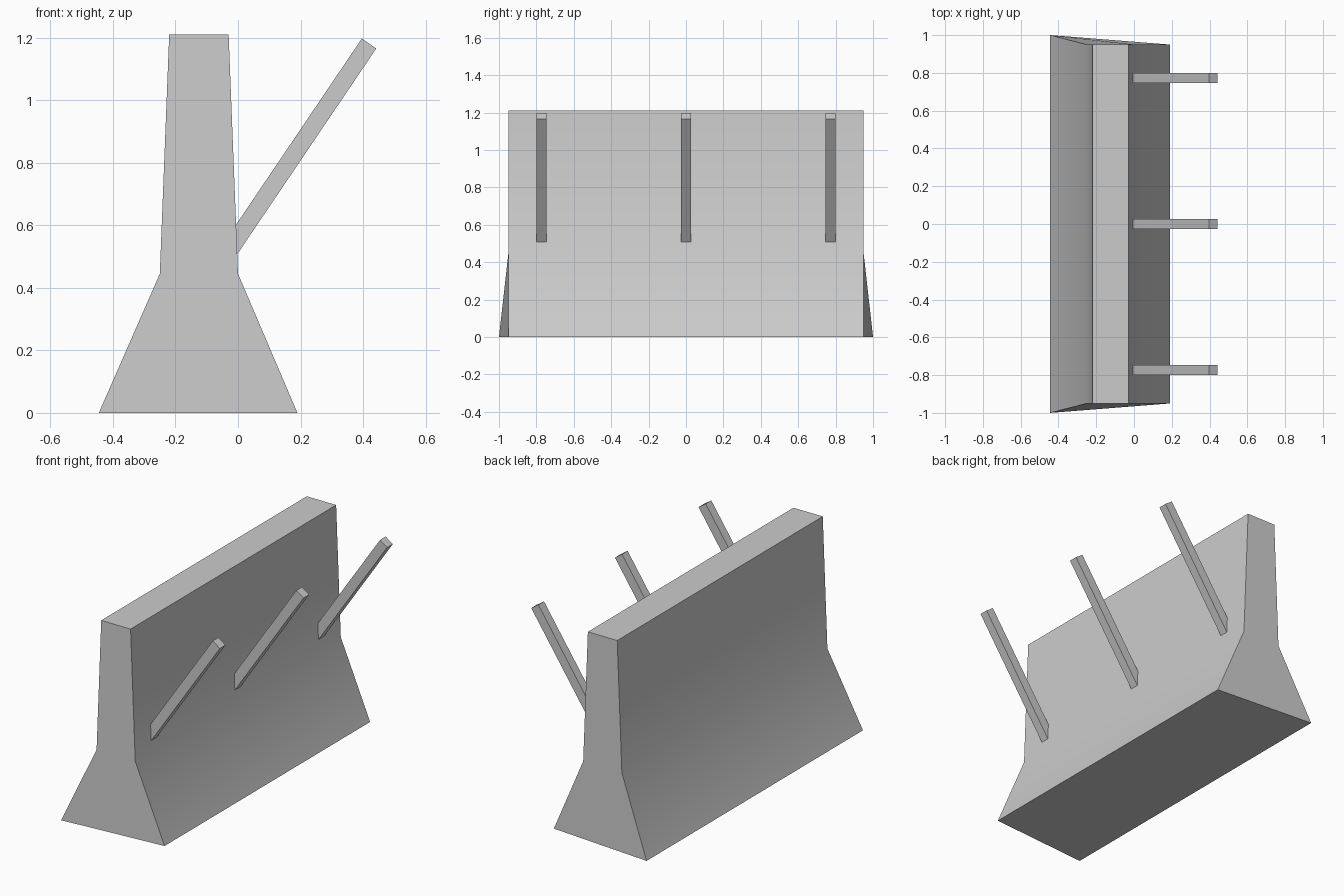
import bpy, math

if "Cube" in bpy.data.objects:
    bpy.data.objects.remove(bpy.data.objects["Cube"])


def prism(name, profile, front_y, back_y):
    """Closed prism from an (x, z) profile; per-point y values at each end."""
    n = len(profile)
    verts = [(x, y, z) for (x, z), y in zip(profile, front_y)]
    verts += [(x, y, z) for (x, z), y in zip(profile, back_y)]
    faces = [tuple(range(n)), tuple(range(2 * n - 1, n - 1, -1))]
    for i in range(n):
        j = (i + 1) % n
        faces.append((i, i + n, j + n, j))
    mesh = bpy.data.meshes.new(name)
    mesh.from_pydata(verts, [], faces)
    mesh.update()
    obj = bpy.data.objects.new(name, mesh)
    bpy.context.collection.objects.link(obj)
    return obj


# Concrete barrier: wide foot, slim wall; one foot corner flares out at each end
wall_profile = [(-0.445, 0), (0.19, 0), (0, 0.445),
                (-0.03, 1.21), (-0.22, 1.21), (-0.25, 0.445)]
half = [1.0] + [0.95] * 5
wall = prism("barrier_wall", wall_profile, [-y for y in half], half)
bpy.context.view_layer.objects.active = wall
wall.select_set(True)
bpy.ops.object.shade_smooth_by_angle(angle=math.radians(30))

# Three slanted square bars, their lower ends sunk into the wall
bar_profile = [(-0.004, 0.505), (0.442, 1.165), (0.396, 1.197), (-0.05, 0.537)]
for i, y in enumerate((-0.773, 0, 0.773)):
    prism(f"slanted_bar_{i + 1}", bar_profile, [y - 0.026] * 4, [y + 0.026] * 4)
